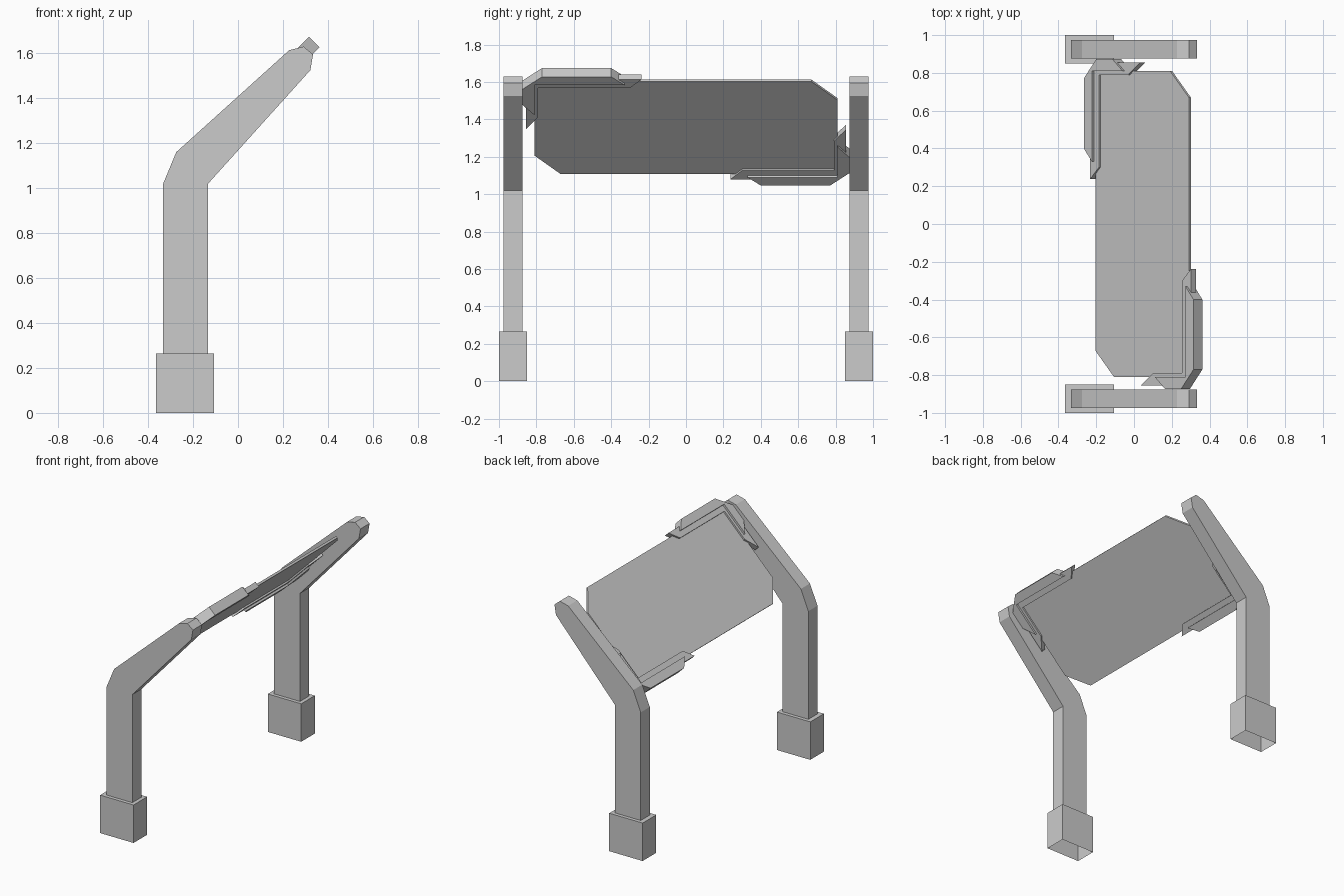
import bpy, bmesh
from mathutils import Vector, Matrix

if "Cube" in bpy.data.objects:
    bpy.data.objects.remove(bpy.data.objects["Cube"])

R = 0.5 ** 0.5
CENTRE = Vector((0.048, 0, 1.36))   # middle of the tilted panel
U, N = Vector((R, 0, R)), Vector((-R, 0, R))


def prism(name, pts, place, lo, hi, open_first_edge=False):
    """Extrude an outline from lo to hi; place(a, b, depth) gives a 3D point."""
    bm = bmesh.new()
    a = [bm.verts.new(place(p, q, lo)) for p, q in pts]
    b = [bm.verts.new(place(p, q, hi)) for p, q in pts]
    bm.faces.new(a)
    bm.faces.new(b[::-1])
    for i in range(len(pts)):
        if open_first_edge and i == 0:
            continue
        j = (i + 1) % len(pts)
        bm.faces.new((a[j], a[i], b[i], b[j]))
    bmesh.ops.recalc_face_normals(bm, faces=bm.faces)
    # make sure the normals point outwards (also for open shells)
    c = sum((v.co for v in b), Vector()) / len(b) - sum((v.co for v in a), Vector()) / len(a)
    bm.faces.ensure_lookup_table()
    if bm.faces[1].normal.dot(c) < 0:
        bmesh.ops.reverse_faces(bm, faces=bm.faces)
    me = bpy.data.meshes.new(name)
    bm.to_mesh(me)
    bm.free()
    ob = bpy.data.objects.new(name, me)
    bpy.context.collection.objects.link(ob)
    return ob


def upright(x, z, y):
    return Vector((x, y, z))


def tilted(sign):
    return lambda u, v, n: CENTRE + U * u * sign + Vector((0, v * sign, 0)) + N * n


# Bent posts and hollow feet, one pair on each side
post = [(-0.133, 0.265), (-0.333, 0.265), (-0.333, 1.02), (-0.275, 1.16),
        (0.228, 1.614), (0.292, 1.63), (0.334, 1.595), (0.322, 1.525), (-0.133, 1.02)]
foot = [(-0.107, 0), (-0.365, 0), (-0.365, 0.265), (-0.107, 0.265)]
for side, s in (("front", -1), ("back", 1)):
    y0, y1 = sorted((0.875 * s, 0.975 * s))
    prism(side + "_post", post, upright, y0, y1, True)
    y0, y1 = sorted((0.85 * s, 1.0 * s))
    prism(side + "_foot", foot, upright, y0, y1, True)

# Tilted panel with two cut corners
panel = [(0.35, -0.81), (0.35, 0.67), (0.21, 0.81),
         (-0.35, 0.81), (-0.35, -0.67), (-0.21, -0.81)]
prism("panel", panel, tilted(1), -0.0075, 0.0075)

# Corner brackets: thick outer block plus thinner gripping strip
block = [(0.35, -0.33), (0.411, -0.40), (0.411, -0.77), (0.318, -0.873),
         (0.197, -0.873), (0.12, -0.81), (0.35, -0.81)]
strip = [(0.312, -0.30), (0.378, -0.237), (0.378, -0.77), (0.31, -0.855),
         (0.003, -0.855), (0.092, -0.79), (0.312, -0.79)]
for side, s in (("upper", 1), ("lower", -1)):
    prism(side + "_bracket_block", block, tilted(s), -0.033, 0.033)
    prism(side + "_bracket_strip", strip, tilted(s), -0.019, 0.019)
